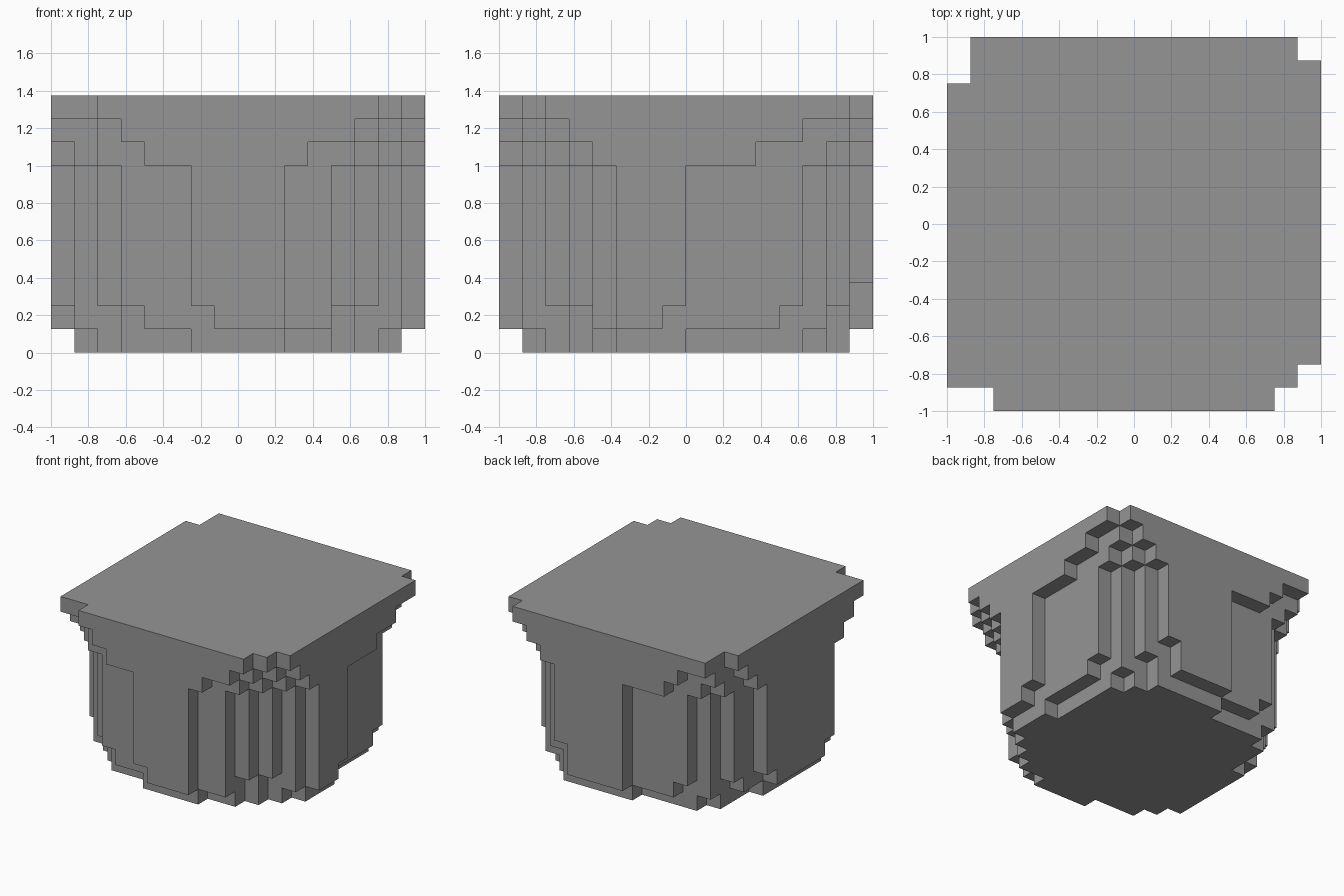
import bpy
import bmesh
from mathutils import Vector

cube = bpy.data.objects.get("Cube")
if cube:
    bpy.data.objects.remove(cube, do_unlink=True)

UNIT = 1 / 8          # edge length of one block
HALF = 8              # blocks from the centre to each side
cells = set()


def inside(x, y, sx, sy, steps):
    """True if the point lies within the stepped corner facing (sx, sy)."""
    return any(sx * x < a and sy * y < b for a, b in steps)


def add_layer(bottom, top, front_left, front_right, back_left, back_right):
    """Fill the blocks of one layer; each corner lists its outward step points.
    Here left is the -x side and right the +x side of the plan."""
    for i in range(-HALF, HALF):
        for j in range(-HALF, HALF):
            x, y = i + 0.5, j + 0.5
            if (inside(x, y, -1, -1, front_left) and inside(x, y, 1, -1, front_right)
                    and inside(x, y, -1, 1, back_left) and inside(x, y, 1, 1, back_right)):
                cells.update((i, j, k) for k in range(bottom, top))


# Base
add_layer(0, 1,
          front_left=[(2, 7), (5, 6), (6, 5), (7, 4)],
          front_right=[(2, 7), (4, 6), (5, 5), (6, 4), (7, 3)],
          back_left=[(1, 7), (5, 6), (6, 5), (7, 2)],
          back_right=[(7, 0), (6, 5), (5, 6), (4, 7)])
# Lower body
add_layer(1, 2,
          front_left=[(1, 8), (4, 7), (5, 6), (7, 5), (8, 3)],
          front_right=[(2, 8), (4, 7), (5, 5), (7, 4), (8, 3)],
          back_left=[(1, 8), (4, 7), (6, 6), (7, 4), (8, 2)],
          back_right=[(8, -1), (7, 4), (6, 6), (4, 7), (3, 8)])
# Main body
add_layer(2, 8,
          front_left=[(2, 8), (5, 7), (6, 6), (7, 5), (8, 4)],
          front_right=[(2, 8), (4, 7), (5, 6), (6, 5), (7, 4), (8, 3)],
          back_left=[(1, 8), (5, 7), (6, 6), (7, 5), (8, 3)],
          back_right=[(8, 0), (7, 5), (6, 6), (5, 7), (4, 8)])
cells.discard((3, 7, 2))   # chipped block low on the back
# Flare below the rim
add_layer(8, 9,
          front_left=[(4, 8), (6, 7), (7, 6), (8, 5)],
          front_right=[(3, 8), (5, 7), (6, 6), (7, 5), (8, 4)],
          back_left=[(4, 8), (6, 7), (7, 6), (8, 4)],
          back_right=[(8, 3), (7, 6), (6, 7), (5, 8)])
add_layer(9, 10,
          front_left=[(5, 8), (6, 7), (8, 6)],
          front_right=[(5, 8), (6, 7), (7, 6), (8, 5)],
          back_left=[(5, 8), (7, 7), (8, 5)],
          back_right=[(8, 5), (7, 7), (6, 8)])
# Top slab
add_layer(10, 11,
          front_left=[(6, 8), (8, 7)],
          front_right=[(6, 8), (7, 7), (8, 6)],
          back_left=[(7, 8), (8, 6)],
          back_right=[(8, 7), (7, 8)])

# Outer skin: one quad wherever a block has no neighbour
bm = bmesh.new()
for cell in sorted(cells):
    centre = Vector(cell) + Vector((0.5, 0.5, 0.5))
    for axis in range(3):
        for sign in (-1, 1):
            n = Vector((0, 0, 0))
            n[axis] = sign
            if tuple(int(c + d) for c, d in zip(cell, n)) in cells:
                continue
            u = Vector((0, 0, 0))
            u[(axis + 1) % 3] = 0.5
            v = n.cross(u)
            middle = centre + n / 2
            ring = (middle - u - v, middle + u - v, middle + u + v, middle - u + v)
            bm.faces.new([bm.verts.new(p * UNIT) for p in ring])
bmesh.ops.remove_doubles(bm, verts=bm.verts[:], dist=UNIT / 100)

mesh = bpy.data.meshes.new("stepped_block")
bm.to_mesh(mesh)
bm.free()
block = bpy.data.objects.new("stepped_block", mesh)
bpy.context.collection.objects.link(block)

# Plain grey
grey = bpy.data.materials.new("plain_grey")
grey.use_nodes = True
colour = (0.3, 0.3, 0.3, 1)
grey.diffuse_color = colour
grey.node_tree.nodes["Principled BSDF"].inputs["Base Color"].default_value = colour
mesh.materials.append(grey)
